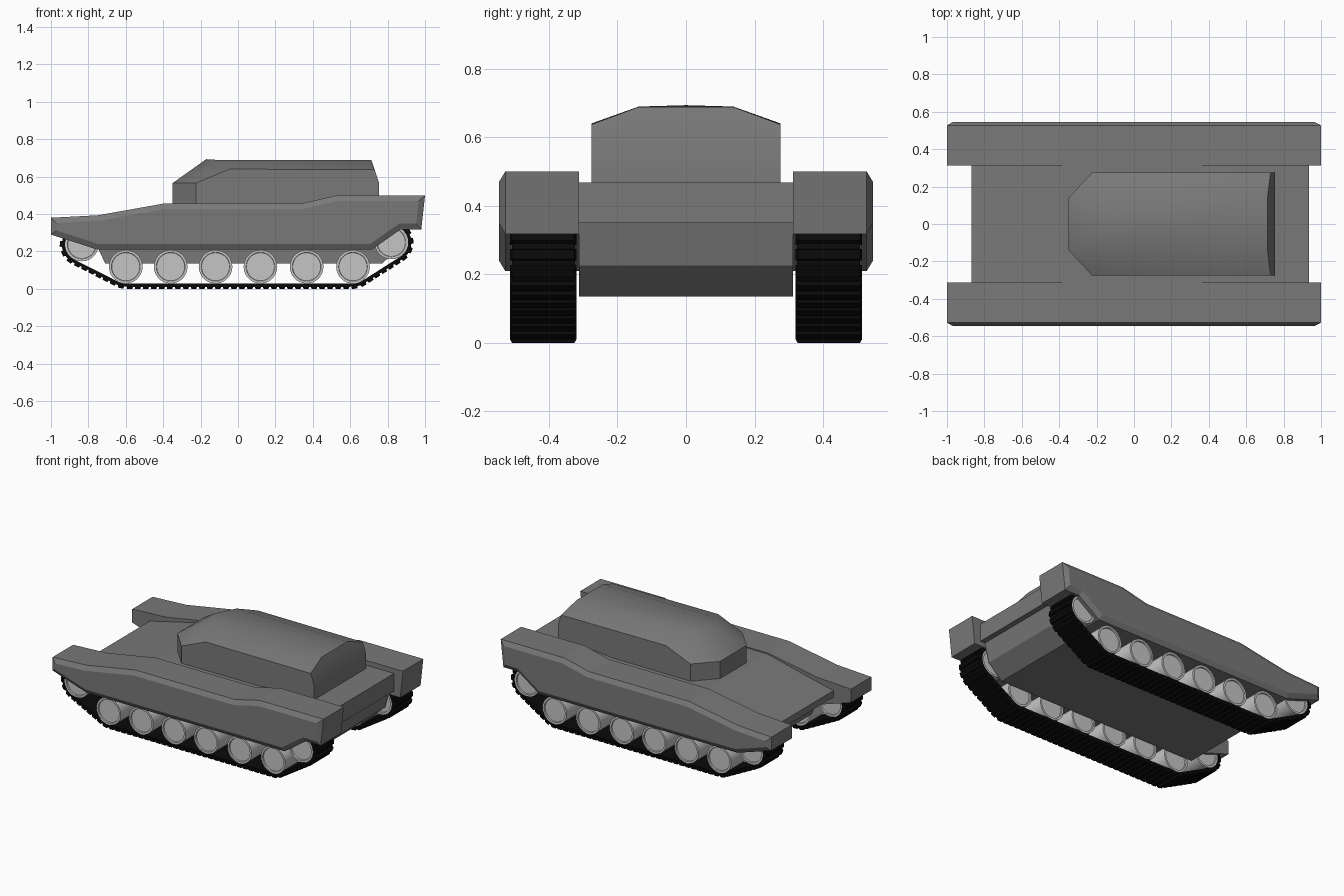
import bpy, bmesh, math
from mathutils import Vector, Matrix
from mathutils.geometry import convex_hull_2d

if "Cube" in bpy.data.objects:
    bpy.data.objects.remove(bpy.data.objects["Cube"])


def material(name, value):
    m = bpy.data.materials.new(name)
    m.diffuse_color = (value, value, value, 1)
    m.use_nodes = True
    m.node_tree.nodes["Principled BSDF"].inputs["Base Color"].default_value = m.diffuse_color
    return m


BODY = material("body_grey", 0.19)
WHEEL = material("wheel_light_grey", 0.56)
TRACK = material("track_black", 0.003)


def finish(name, bm, mat, mirror=False, smooth=None):
    bmesh.ops.recalc_face_normals(bm, faces=bm.faces)
    mesh = bpy.data.meshes.new(name)
    bm.to_mesh(mesh)
    bm.free()
    mesh.materials.append(mat)
    ob = bpy.data.objects.new(name, mesh)
    bpy.context.collection.objects.link(ob)
    if mirror:
        mod = ob.modifiers.new("mirror", 'MIRROR')
        mod.use_axis = (False, True, False)
        mod.use_mirror_merge = False
    if smooth:
        bpy.ops.object.select_all(action='DESELECT')
        ob.select_set(True)
        bpy.context.view_layer.objects.active = ob
        bpy.ops.object.shade_smooth_by_angle(angle=math.radians(smooth))
    return ob


def extrude_profile(bm, pts, y0, y1):
    """Prism from an (x, z) profile between two y values; returns the y1 cap."""
    a = [bm.verts.new((x, y0, z)) for x, z in pts]
    b = [bm.verts.new((x, y1, z)) for x, z in pts]
    bm.faces.new(a)
    cap = bm.faces.new(b)
    for i in range(len(pts)):
        j = (i + 1) % len(pts)
        bm.faces.new((a[i], a[j], b[j], b[i]))
    bmesh.ops.recalc_face_normals(bm, faces=bm.faces)
    return cap


# Central hull with nose and stepped rear plate
bm = bmesh.new()
extrude_profile(bm, [(-0.71, 0.135), (-0.745, 0.21), (-0.87, 0.29), (-0.87, 0.335),
                     (-0.38, 0.45), (0.35, 0.452), (0.52, 0.468), (0.935, 0.468),
                     (0.935, 0.35), (0.90, 0.35), (0.87, 0.226), (0.77, 0.135)],
                -0.312, 0.312)
finish("hull", bm, BODY)

# Side skirts with bevelled outer rim
bm = bmesh.new()
cap = extrude_profile(bm, [(-1, 0.29), (-1, 0.38), (-0.75, 0.393), (-0.39, 0.457),
                           (0.345, 0.457), (0.53, 0.50), (1, 0.50), (0.98, 0.318),
                           (0.87, 0.318), (0.715, 0.209), (-0.75, 0.209)],
                      0.312, 0.527)
bmesh.ops.inset_individual(bm, faces=[cap], thickness=0.03, depth=0.018,
                           use_even_offset=True)
finish("side_skirts", bm, BODY, mirror=True)

# Turret: two stacked rings, sloped front, chamfered roof
bm = bmesh.new()
half = [(-0.35, 0.14), (-0.225, 0.275), (0.755, 0.275)]
outline = [(-0.35, 0.0)] + half + [(0.755, 0.14), (0.755, -0.14)] + \
          [(x, -y) for x, y in reversed(half)]
low = [bm.verts.new((x, y, 0.44)) for x, y in outline]
mid = [bm.verts.new((x, y, 0.565)) for x, y in outline]
bm.faces.new(low)
n = len(outline)
for i in range(n):
    j = (i + 1) % n
    bm.faces.new((low[i], low[j], mid[j], mid[i]))
peak = bm.verts.new((-0.17, 0, 0.693))
roof_back = {}
for s in (1, -1):
    side = (0, 1, 2, 3, 4) if s == 1 else (0, 8, 7, 6, 5)
    c, f, k, r, ri = [mid[i] for i in side]
    front_out = bm.verts.new((-0.045, s * 0.275, 0.64))
    back_out = bm.verts.new((0.73, s * 0.275, 0.637))
    front_in = bm.verts.new((-0.108, s * 0.138, 0.689))
    back_in = bm.verts.new((0.713, s * 0.138, 0.688))
    roof_back[s] = (front_in, back_in, ri)
    for face in ((c, f, peak), (f, front_in, peak), (f, k, front_in),
                 (k, front_out, front_in), (k, r, back_out, front_out),
                 (front_out, back_out, back_in, front_in),
                 (r, ri, back_in, back_out)):
        bm.faces.new(face)
(fa, ba, ra), (fb, bb, rb) = roof_back[1], roof_back[-1]
bm.faces.new((peak, fa, ba, bb, fb))
bm.faces.new((ra, rb, bb, ba))
finish("turret", bm, BODY, smooth=32)

# Road wheels, front idler and rear sprocket
R = 0.09
road = [(x, 0.118) for x in (-0.60, -0.36, -0.12, 0.12, 0.367, 0.615)]
ends = [(-0.835, 0.237), (0.82, 0.248)]
for idx, (x, z) in enumerate(road + ends):
    bm = bmesh.new()
    mat = Matrix.Translation((x, 0.417, z)) @ Matrix.Rotation(math.pi / 2, 4, 'X')
    bmesh.ops.create_cone(bm, cap_ends=True, segments=28, radius1=R, radius2=R,
                          depth=0.184, matrix=mat)
    caps = [f for f in bm.faces if len(f.verts) > 4]
    bmesh.ops.inset_individual(bm, faces=caps, thickness=0.013)
    bmesh.ops.inset_individual(bm, faces=caps, thickness=0.002, depth=-0.008)
    name = f"road_wheel_{idx + 1}" if idx < 6 else ("front_idler", "rear_sprocket")[idx - 6]
    finish(name, bm, WHEEL, mirror=True, smooth=35)

# Track path: hull around the outer wheels, resampled evenly
cloud = [Vector((x + R * math.cos(a), z + R * math.sin(a)))
         for x, z in (road[0], road[-1], *ends)
         for a in (i * math.tau / 64 for i in range(64))]
loop = [cloud[i] for i in convex_hull_2d(cloud)]
area = sum(p.cross(q) for p, q in zip(loop, loop[1:] + loop[:1]))
if area < 0:
    loop.reverse()
segs = [(p, q, (q - p).length) for p, q in zip(loop, loop[1:] + loop[:1])]
total = sum(s[2] for s in segs)


def along(d):
    d %= total
    for p, q, l in segs:
        if d <= l and l > 0:
            return p.lerp(q, d / l)
        d -= l
    return loop[0].copy()


def frame(d):
    t = (along(d + 0.012) - along(d - 0.012)).normalized()
    return along(d), t, Vector((t.y, -t.x))     # point, tangent, outward


# Continuous track belt
COUNT = 92
step = total / COUNT
bm = bmesh.new()
rings = []
for i in range(COUNT * 2):
    p, t, o = frame(i * step / 2)
    a, b = p, p + o * 0.017
    rings.append([bm.verts.new((v.x, y, v.y)) for v, y in
                  ((a, 0.324), (a, 0.508), (b, 0.508), (b, 0.324))])
for i, r in enumerate(rings):
    s = rings[(i + 1) % len(rings)]
    for j in range(4):
        k = (j + 1) % 4
        bm.faces.new((r[j], r[k], s[k], s[j]))
finish("track_belt", bm, TRACK, mirror=True)

# Separate track pads with tapered outer faces
bm = bmesh.new()
for i in range(COUNT):
    p, t, o = frame((i + 0.5) * step)
    box = []
    for out, trim in ((0.006, 0), (0.018, 0), (0.028, 0.006)):
        h = step * 0.38 - trim * 0.4
        box.append([bm.verts.new((v.x, y, v.y)) for v, y in
                    ((p + o * out - t * h, 0.32 + trim), (p + o * out + t * h, 0.32 + trim),
                     (p + o * out + t * h, 0.513 - trim), (p + o * out - t * h, 0.513 - trim))])
    bm.faces.new(box[0])
    bm.faces.new(box[2])
    for lo, hi in zip(box, box[1:]):
        for j in range(4):
            k = (j + 1) % 4
            bm.faces.new((lo[j], lo[k], hi[k], hi[j]))
finish("track_pads", bm, TRACK, mirror=True)
